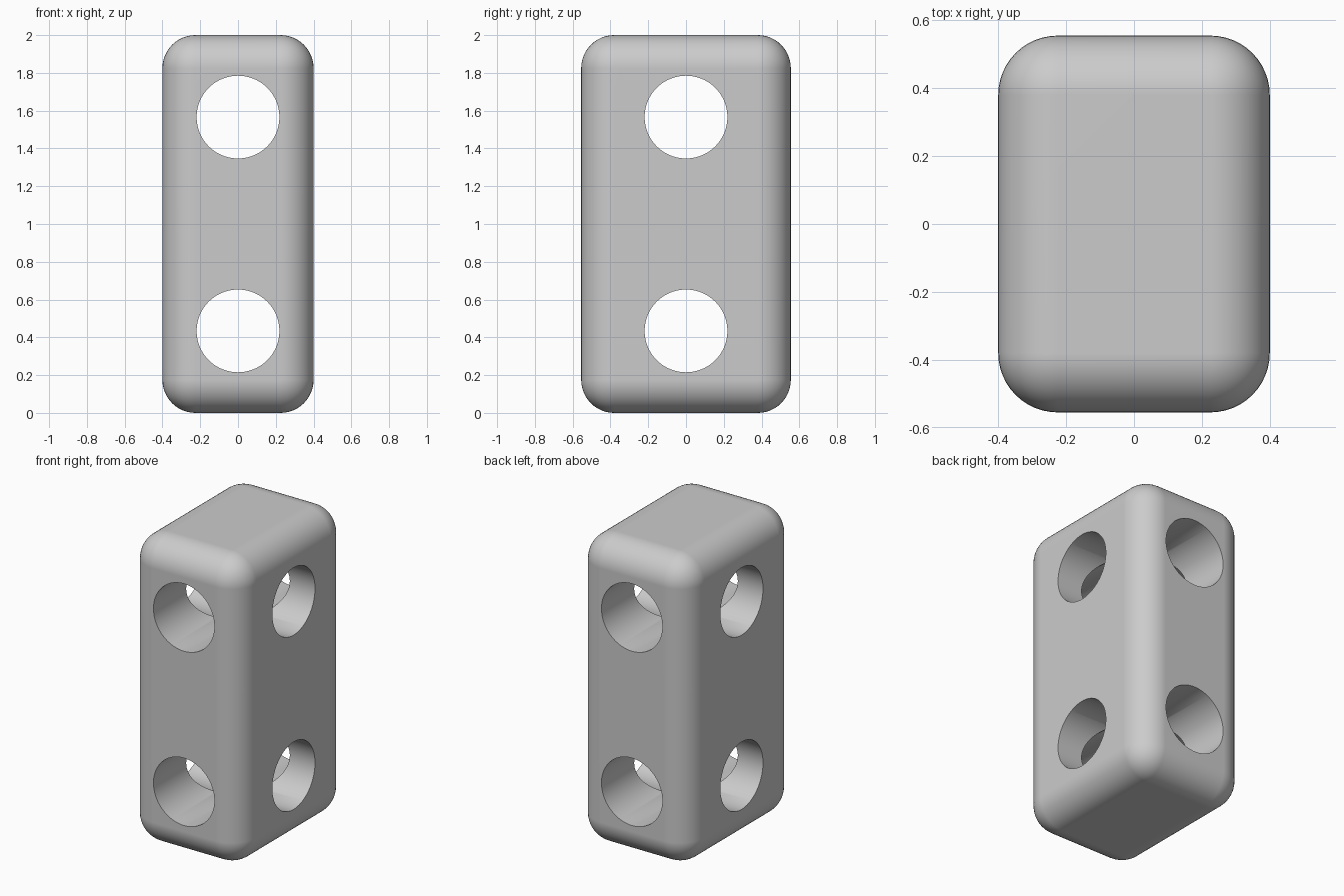
import bpy
import math

cube = bpy.data.objects.get("Cube")
if cube:
    bpy.data.objects.remove(cube, do_unlink=True)

WIDTH, DEPTH, HEIGHT = 0.8, 1.11, 2.0
ROUNDING = 0.175
HOLE_RADIUS = 0.219
HOLE_OFFSET = 0.566  # hole distance from mid height

grey = bpy.data.materials.new("light grey")
grey.use_nodes = True
colour = (0.6, 0.6, 0.6, 1)
grey.diffuse_color = colour
grey.node_tree.nodes["Principled BSDF"].inputs["Base Color"].default_value = colour

# Rounded block
bpy.ops.mesh.primitive_cube_add(size=1, location=(0, 0, HEIGHT / 2))
block = bpy.context.object
block.name = "drilled_block"
block.scale = (WIDTH, DEPTH, HEIGHT)
bpy.ops.object.transform_apply(location=False, rotation=False, scale=True)
block.data.materials.append(grey)
bevel = block.modifiers.new("rounding", 'BEVEL')
bevel.width = ROUNDING
bevel.segments = 12


def drill(name, rotation, z):
    """Cut a round hole right through the block."""
    bpy.ops.mesh.primitive_cylinder_add(
        vertices=96, radius=HOLE_RADIUS, depth=2, location=(0, 0, z), rotation=rotation)
    cutter = bpy.context.object
    cutter.name = name
    cutter.hide_render = True
    cutter.data.materials.append(grey)
    cut = block.modifiers.new(name, 'BOOLEAN')
    cut.operation = 'DIFFERENCE'
    cut.solver = 'EXACT'
    cut.object = cutter
    return cutter


# Crossing pairs of holes, one low and one high
quarter = math.pi / 2
cutters = []
for label, side in (("lower", -1), ("upper", 1)):
    z = HEIGHT / 2 + side * HOLE_OFFSET
    cutters.append(drill(label + "_front_hole", (quarter, 0, 0), z))
    cutters.append(drill(label + "_side_hole", (0, quarter, 0), z))

# Apply the cuts, then discard the cutters
bpy.ops.object.select_all(action='DESELECT')
block.select_set(True)
bpy.context.view_layer.objects.active = block
for modifier in list(block.modifiers):
    bpy.ops.object.modifier_apply(modifier=modifier.name)
for cutter in cutters:
    bpy.data.objects.remove(cutter, do_unlink=True)

# Smooth roundings and bores, crisp hole rims, true flat sides
bpy.ops.object.shade_smooth_by_angle(angle=math.radians(30))
weighted = block.modifiers.new("flat sides", 'WEIGHTED_NORMAL')
weighted.keep_sharp = True
